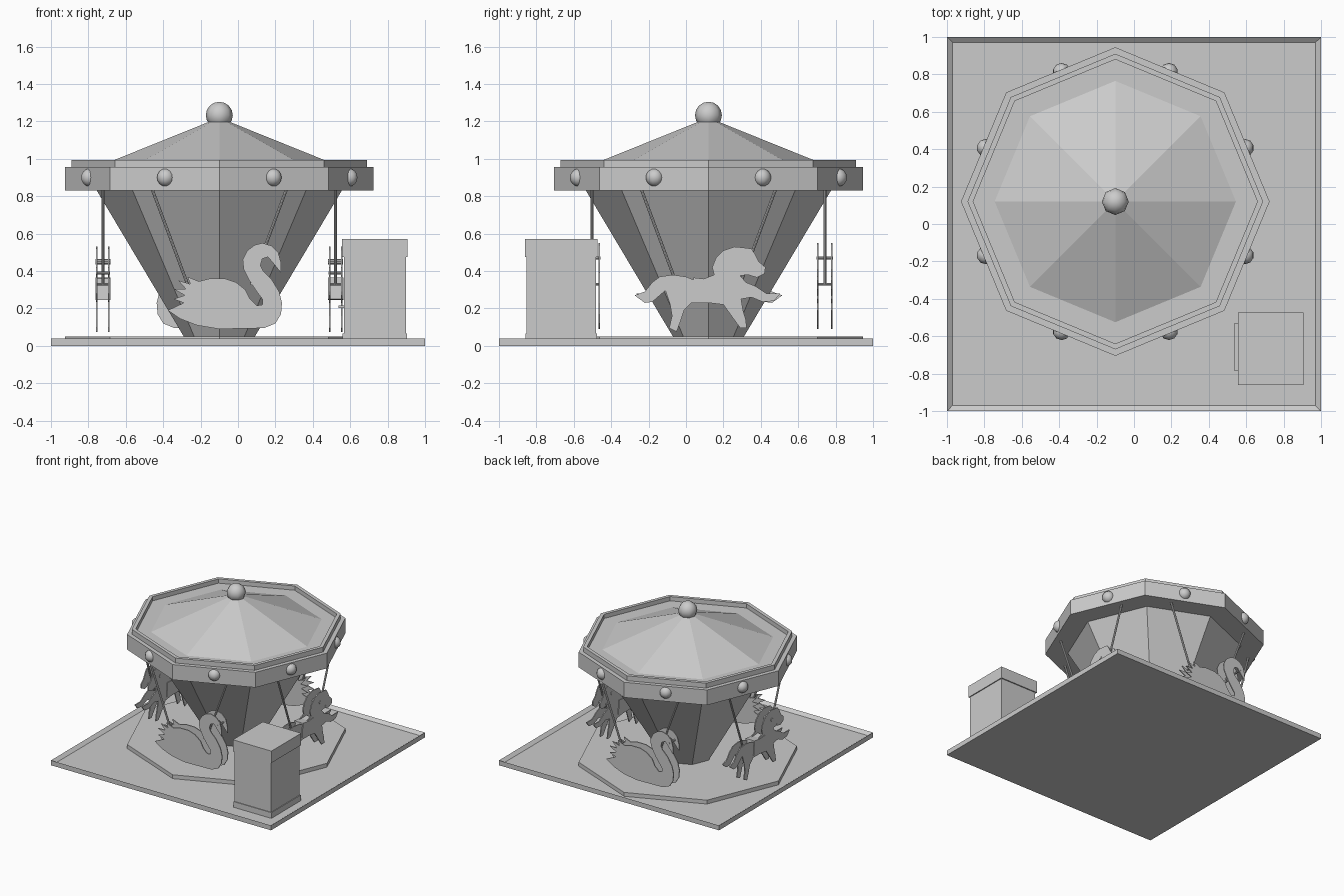
import bpy, bmesh, math
from mathutils import Vector, Matrix

if "Cube" in bpy.data.objects:
    bpy.data.objects.remove(bpy.data.objects["Cube"])

CX, CY = -0.10, 0.12      # carousel axis


def finish(name, bm, matrix=None, smooth=False):
    bmesh.ops.recalc_face_normals(bm, faces=bm.faces)
    me = bpy.data.meshes.new(name)
    bm.to_mesh(me)
    bm.free()
    if smooth:
        for p in me.polygons:
            p.use_smooth = True
    ob = bpy.data.objects.new(name, me)
    bpy.context.collection.objects.link(ob)
    if matrix:
        ob.matrix_world = matrix
    return ob


def box_bm(x0, x1, y0, y1, z0, z1):
    bm = bmesh.new()
    m = Matrix.Translation(((x0 + x1) / 2, (y0 + y1) / 2, (z0 + z1) / 2))
    bmesh.ops.create_cube(bm, size=1, matrix=m @ Matrix.Diagonal((x1 - x0, y1 - y0, z1 - z0, 1)))
    return bm


def octagon(name, profile):
    """Spin an (r, z) profile into eight flat sides around the carousel axis."""
    bm = bmesh.new()
    rings = []
    for r, z in profile:
        if r == 0:
            rings.append([bm.verts.new((0, 0, z))] * 8)
        else:
            rings.append([bm.verts.new((r * math.cos(i * math.pi / 4), r * math.sin(i * math.pi / 4), z))
                          for i in range(8)])
    for a, b in zip(rings, rings[1:]):
        for i in range(8):
            j = (i + 1) % 8
            bm.faces.new(list(dict.fromkeys((a[i], a[j], b[j], b[i]))))
    return finish(name, bm, Matrix.Translation((CX, CY, 0)))


def ball(name, loc, r, seg):
    bm = bmesh.new()
    bmesh.ops.create_uvsphere(bm, u_segments=seg, v_segments=8, radius=r)
    return finish(name, bm, Matrix.Translation(loc), smooth=True)


def rod(name, p, q, r, frame, sides=8):
    p, q = Vector(p), Vector(q)
    bm = bmesh.new()
    m = Matrix.Translation((p + q) / 2) @ (q - p).to_track_quat('Z', 'Y').to_matrix().to_4x4()
    bmesh.ops.create_cone(bm, cap_ends=True, segments=sides, radius1=r, radius2=r,
                          depth=(q - p).length, matrix=m)
    return finish(name, bm, frame)


def plate(name, outline, y0, y1, frame):
    """Flat cut-out in the x-z plane with thickness along y (outline in hundredths)."""
    bm = bmesh.new()
    f = bm.faces.new([bm.verts.new((x / 100, y0, z / 100)) for x, z in outline])
    ext = bmesh.ops.extrude_face_region(bm, geom=[f])
    vs = [v for v in ext['geom'] if isinstance(v, bmesh.types.BMVert)]
    bmesh.ops.translate(bm, verts=vs, vec=(0, y1 - y0, 0))
    return finish(name, bm, frame)


# Square tray base with raised rim
bm = box_bm(-1, 1, -1, 1, 0, 0.04)
top = max(bm.faces, key=lambda f: f.calc_center_median().z)
bmesh.ops.inset_region(bm, faces=[top], thickness=0.04)
bmesh.ops.translate(bm, verts=top.verts, vec=(0, 0, -0.022))
finish("base", bm)

# Platform, tapered column, canopy with roof
octagon("platform", [(0, 0.018), (0.825, 0.018), (0.825, 0.05), (0, 0.05)])
octagon("column", [(0, 0.05), (0.19, 0.05), (0.655, 0.83), (0, 0.83)])
octagon("canopy", [(0, 0.83), (0.825, 0.83), (0.825, 0.955), (0.79, 0.955), (0.79, 0.995),
                   (0.76, 0.995), (0.76, 0.96), (0.645, 0.96), (0, 1.22)])
ball("roof_ball", (CX, CY, 1.233), 0.072, 8)
for i in range(8):
    a = math.radians(22.5 + 45 * i)
    ball("bulb", (CX + 0.75 * math.cos(a), CY + 0.75 * math.sin(a), 0.90), 0.048, 10)

# Rides: paired cut-outs hung on splayed poles
SWAN = [(-27.5, 19), (-19, 23), (-24.5, 25), (-18.5, 27), (-24.5, 30.5), (-18, 30.5), (-22, 35),
        (-15.5, 33), (-17, 37), (-11, 34.5), (-5, 36), (3, 36), (9, 34), (14, 30), (16.5, 25),
        (20, 21.5), (23, 22), (23, 25), (20, 29), (16, 35), (13, 41), (12.5, 46), (15, 51),
        (19, 54), (23, 55), (28, 53.5), (31.5, 50), (33, 44.5), (33, 39), (29, 44), (26, 47.5),
        (23, 46.5), (22, 43), (23.5, 40), (28, 35.5), (32, 29), (33.5, 23), (33, 17), (30, 12),
        (24, 9.5), (0, 9), (-12, 11), (-21, 14.5)]
HORSE = [(-39.5, 27), (-34, 29), (-30, 34), (-26, 37), (-19, 38), (-12, 37), (-7, 35), (-2, 36),
         (3, 38), (2, 42), (4, 47), (8, 51), (14, 53), (19, 52.5), (23, 52), (25, 49), (27, 45),
         (30.5, 42), (30, 38.5), (26, 36.5), (21, 38), (17, 37.5), (20, 34), (25, 32), (31, 28),
         (38.5, 28), (35, 24), (29, 23.5), (23, 26), (17.5, 25), (18.5, 19), (20, 14), (20.5, 9.5),
         (17, 9.5), (13, 15), (8, 22), (0, 23), (-9, 23), (-13, 19), (-15, 13), (-17, 7.5),
         (-21, 9.5), (-19.5, 16), (-20.5, 22), (-23, 29.5), (-26, 27), (-30, 23.5), (-34, 23)]
SADDLE = [(-8, 36.5), (-9, 25), (-5, 24.5), (7, 24.5), (6, 36), (0, 35.5)]

for kind, outline, gap, angles in (("swan", SWAN, 0.038, (-90, 90)), ("horse", HORSE, 0.032, (0, 180))):
    for deg in angles:
        a = math.radians(deg)
        frame = (Matrix.Translation((CX + 0.622 * math.cos(a), CY + 0.622 * math.sin(a), 0))
                 @ Matrix.Rotation(a + math.pi / 2, 4, 'Z'))
        for s in (-1, 1):
            plate(kind + "_side", outline, s * (gap - 0.004), s * (gap + 0.004), frame)
            rod("pole", (s * 0.17, 0, 0.33), (s * 0.36, 0, 0.84), 0.008, frame)
            rod("crossbar", (s * 0.17, -gap, 0.33), (s * 0.17, gap, 0.33), 0.006, frame)
        if kind == "horse":
            plate("saddle", SADDLE, -0.041, 0.041, frame)
            rod("eye_rod", (0.15, -0.04, 0.45), (0.15, 0.04, 0.45), 0.014, frame)
            rod("nose_rod", (0.22, -0.038, 0.39), (0.22, 0.038, 0.39), 0.008, frame)
        else:
            rod("eye_rod", (0.295, -0.045, 0.47), (0.295, 0.045, 0.47), 0.007, frame)

# Ticket booth with skirt, cap, window recess and counter on the ride side
bm = box_bm(0.567, 0.898, -0.852, -0.482, 0.018, 0.475)
side = min(bm.faces, key=lambda f: f.calc_center_median().x)
bmesh.ops.inset_region(bm, faces=[side], thickness=0.06)
for v in side.verts:
    v.co.x += 0.015
    v.co.z = max(v.co.z, 0.215)
finish("booth_body", bm)
finish("booth_skirt", box_bm(0.560, 0.904, -0.858, -0.476, 0.018, 0.065))
finish("booth_cap", box_bm(0.556, 0.906, -0.860, -0.473, 0.475, 0.572))
finish("booth_counter", box_bm(0.537, 0.585, -0.787, -0.530, 0.203, 0.215))
